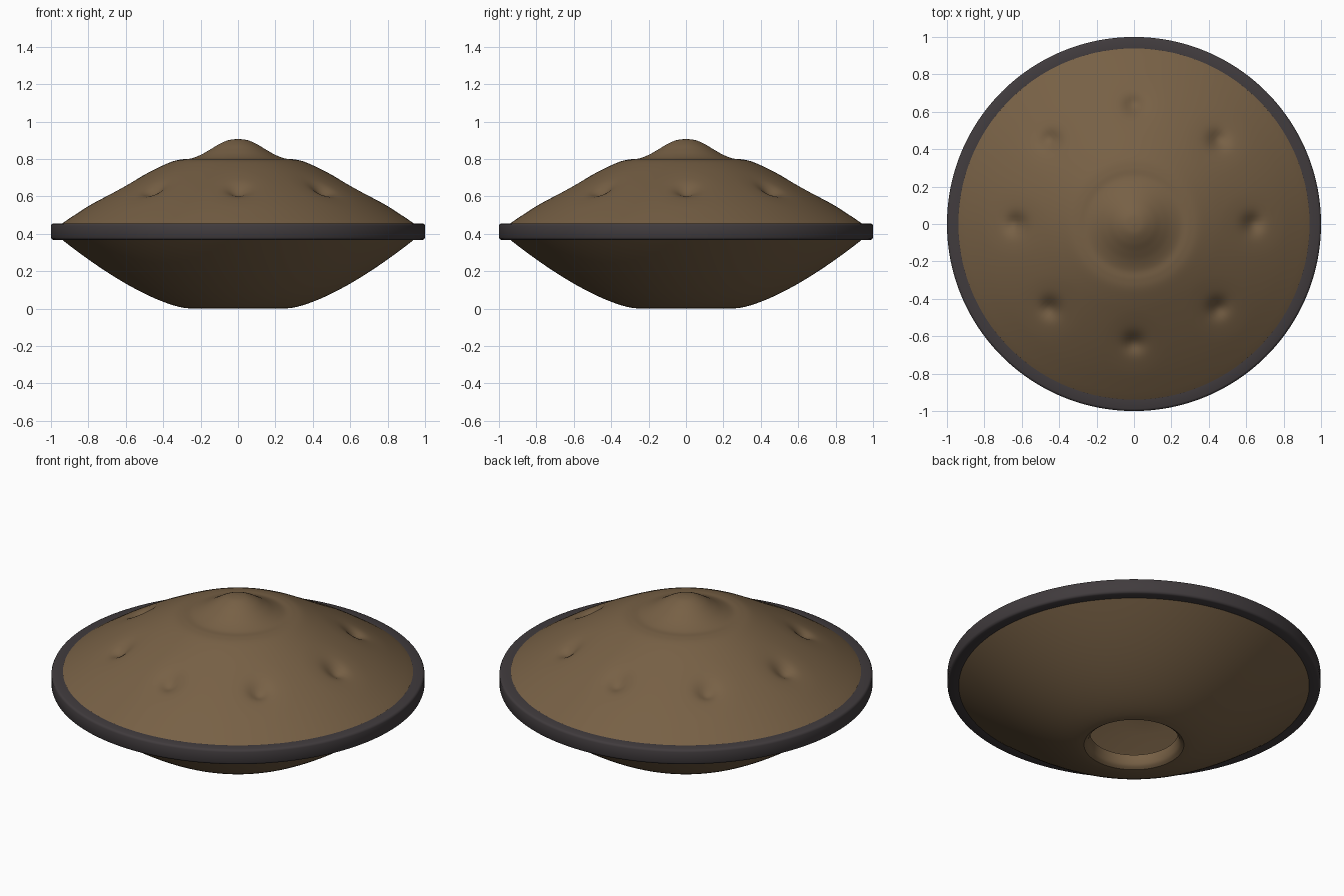
import bpy, bmesh, math

cube = bpy.data.objects.get("Cube")
if cube:
    bpy.data.objects.remove(cube)


def material(name, rgb):
    m = bpy.data.materials.new(name)
    m.use_nodes = True
    m.diffuse_color = (*rgb, 1)
    m.node_tree.nodes["Principled BSDF"].inputs["Base Color"].default_value = (*rgb, 1)
    return m


bronze = material("bronze brown", (0.185, 0.118, 0.060))
rubber = material("dark grey", (0.052, 0.044, 0.047))


def smooth_curve(points, steps):
    """Catmull-Rom curve through (radius, height) points."""
    pts = [points[0]] + points + [points[-1]]
    out = []
    for a, b, c, d in zip(pts, pts[1:], pts[2:], pts[3:]):
        for i in range(steps):
            t = i / steps
            out.append(tuple(0.5 * (2 * q + (r - p) * t + (2 * p - 5 * q + 4 * r - s) * t**2
                                    + (3 * q - p - 3 * r + s) * t**3)
                             for p, q, r, s in zip(a, b, c, d)))
    return out + [points[-1]]


def revolve(name, profile, mat, segments=192, closed=False, shape=None):
    """Turn a profile round z; shape(x, y) adds a height offset."""
    bm = bmesh.new()
    rings = []
    for r, z in profile:
        ring = []
        for i in range(1 if r == 0 else segments):
            a = math.tau * i / segments
            x, y = r * math.cos(a), r * math.sin(a)
            ring.append(bm.verts.new((x, y, z + (shape(x, y) if shape else 0))))
        rings.append(ring)
    pairs = list(zip(rings, rings[1:])) + ([(rings[-1], rings[0])] if closed else [])
    for inner, outer in pairs:
        for i in range(segments):
            j = (i + 1) % segments
            if len(inner) == 1:
                bm.faces.new((inner[0], outer[i], outer[j]))
            else:
                bm.faces.new((inner[i], outer[i], outer[j], inner[j]))
    mesh = bpy.data.meshes.new(name)
    bm.to_mesh(mesh)
    bm.free()
    mesh.materials.append(mat)
    obj = bpy.data.objects.new(name, mesh)
    bpy.context.collection.objects.link(obj)
    bpy.ops.object.select_all(action='DESELECT')
    bpy.context.view_layer.objects.active = obj
    obj.select_set(True)
    bpy.ops.object.shade_smooth_by_angle(angle=math.radians(40))
    return obj


# Eight tone fields: each a shallow flattened disc with a small dent
FIELDS = [(0.635 * math.cos(k * math.pi / 4), 0.635 * math.sin(k * math.pi / 4))
          for k in range(8)]


def tone_fields(x, y):
    offset = 0
    for fx, fy in FIELDS:
        d = math.hypot(x - fx, y - fy)
        if d < 0.18:
            offset -= 0.035 * math.exp(-(d / 0.05) ** 2)
            offset -= 0.006 * (1 - (d / 0.18) ** 2) ** 2
    return offset


# Upper shell with central dome and its surrounding shoulder
top_points = [(0, 0.907), (0.05, 0.901), (0.1, 0.880), (0.15, 0.850), (0.2, 0.822),
              (0.25, 0.803), (0.3, 0.798), (0.35, 0.787), (0.42, 0.757), (0.5, 0.717),
              (0.6, 0.664), (0.7, 0.608), (0.8, 0.548), (0.9, 0.483), (0.95, 0.448)]
revolve("upper_shell", smooth_curve(top_points, 8), bronze, shape=tone_fields)

# Lower shell: open sound hole with an inward neck, then the bowl
neck = smooth_curve([(0.235, 0.075), (0.238, 0.045), (0.248, 0.018), (0.268, 0.002)], 4)
bowl = [(0.27 + 0.68 * t, 0.002 + 0.374 * t**1.44) for t in (i / 32 for i in range(1, 33))]
revolve("lower_shell", neck + bowl, bronze)

# Rim band around the seam
rim_profile = [(0.936, 0.368), (0.988, 0.368), (0.996, 0.372), (1.0, 0.381),
               (1.0, 0.443), (0.996, 0.452), (0.988, 0.456), (0.936, 0.456)]
revolve("rim_band", rim_profile, rubber, closed=True)
